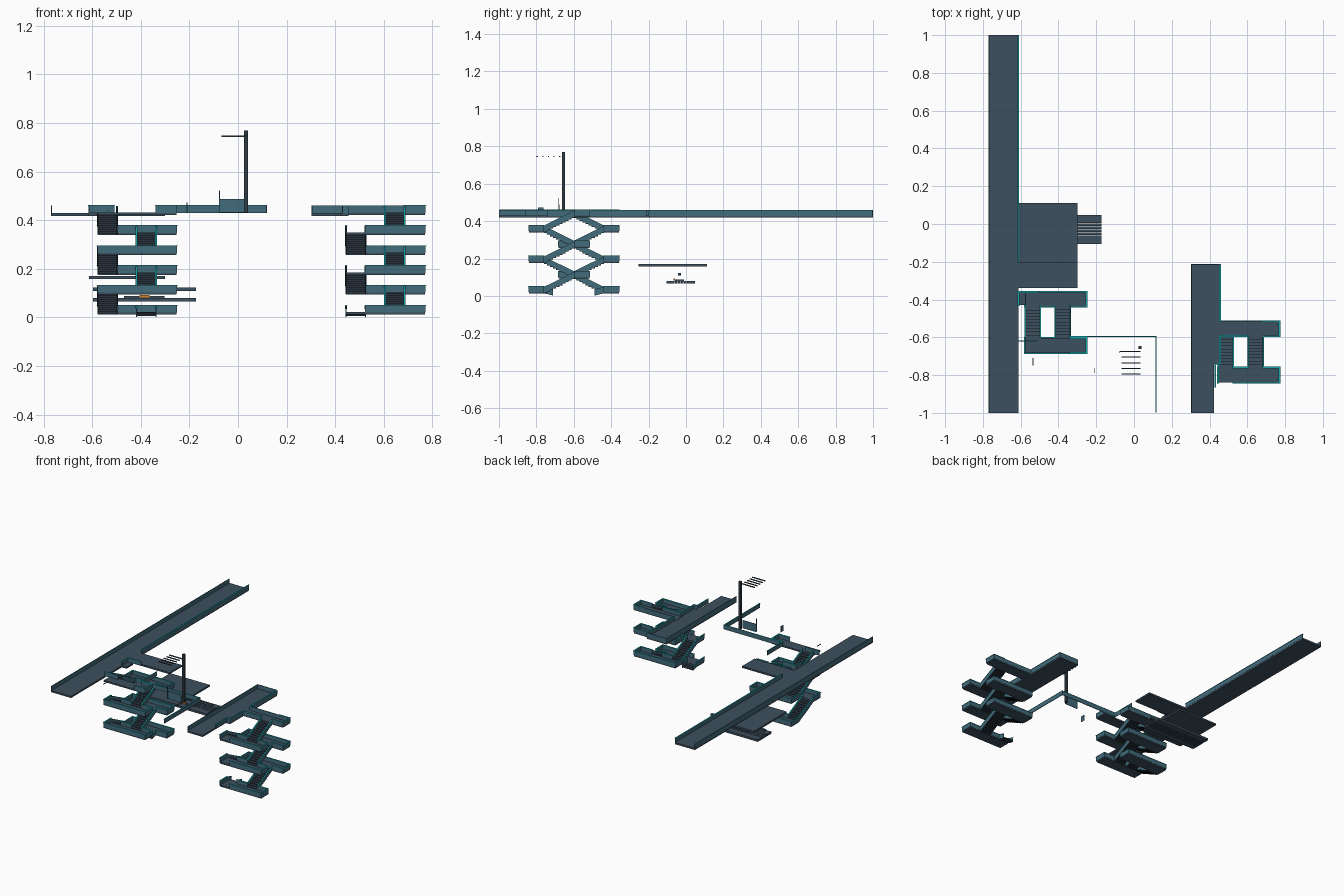
import bpy, bmesh

if "Cube" in bpy.data.objects:
    bpy.data.objects.remove(bpy.data.objects["Cube"])

def mat(name, c):
    m = bpy.data.materials.new(name)
    m.diffuse_color = (*c, 1)
    m.use_nodes = True
    m.node_tree.nodes["Principled BSDF"].inputs["Base Color"].default_value = m.diffuse_color
    return m

SLAB = mat("slate_slab", (0.048, 0.08, 0.115))
WALL = mat("blue_parapet", (0.055, 0.15, 0.2))
TEAL = mat("teal_coping", (0.01, 0.42, 0.44))
DARK = mat("dark_metal", (0.03, 0.045, 0.06))
RISER = mat("dark_riser", (0.022, 0.034, 0.048))
ORANGE = mat("orange_marker", (0.7, 0.22, 0.02))

class Part:
    """Collects boxes and sloped slabs into one object."""
    def __init__(self, name, *mats):
        self.name, self.mats, self.bm = name, mats, bmesh.new()

    def prism(self, x0, x1, a, b, h0, h1, m=0, top=None):
        # slab from a=(y,z) to b=(y,z), between heights h0 and h1 above that line
        v = [self.bm.verts.new((x, y, z + h)) for x in (x0, x1)
             for (y, z), h in ((a, h0), (b, h0), (b, h1), (a, h1))]
        for idx in ((0, 1, 2, 3), (7, 6, 5, 4), (0, 4, 5, 1), (1, 5, 6, 2), (2, 6, 7, 3), (3, 7, 4, 0)):
            f = self.bm.faces.new([v[i] for i in idx])
            f.material_index = top if (top is not None and idx == (2, 6, 7, 3)) else m

    def box(self, x0, x1, y0, y1, z0, z1, m=0, top=None):
        self.prism(x0, x1, (y0, 0), (y1, 0), z0, z1, m, top)

    def wall(self, pts, z, h=0.03, m=0, top=1, t=0.002, cap=0.0045):
        # thin upright parapet along axis-aligned points, with a coping strip
        for (xa, ya), (xb, yb) in zip(pts, pts[1:]):
            x0, x1, y0, y1 = min(xa, xb), max(xa, xb), min(ya, yb), max(ya, yb)
            self.box(x0 - t, x1 + t, y0 - t, y1 + t, z - 0.002, z + h - 0.002, m)
            self.box(x0 - cap, x1 + cap, y0 - cap, y1 + cap, z + h - 0.002, z + h, top)

    def done(self):
        bmesh.ops.recalc_face_normals(self.bm, faces=self.bm.faces[:])
        me = bpy.data.meshes.new(self.name)
        self.bm.to_mesh(me)
        self.bm.free()
        for m in self.mats:
            me.materials.append(m)
        bpy.context.collection.objects.link(bpy.data.objects.new(self.name, me))

LEVELS = [0.432, 0.35, 0.267, 0.185, 0.104, 0.022]

def stair_tower(name, x, y, start_front, long_first):
    """Switchback stairs; footprint corner x,y, size 0.325 by 0.325."""
    lands = Part(name + "_landings", SLAB, WALL, TEAL)
    flights = Part(name + "_flights", SLAB, WALL, TEAL, RISER)
    lanes = [(x, x + 0.08), (x + 0.16, x + 0.24)]
    end = x + 0.325
    yf, yb = y + 0.08, y + 0.245
    for i, z in enumerate(LEVELS):
        front = (i % 2 == 0) == start_front
        outer, inner = (y, yf) if front else (y + 0.325, yb)
        lands.box(x, end, min(outer, inner), max(outer, inner), z - 0.01, z)
        # outer parapet and ends; top landing stays open toward the deck
        if i > 0:
            xs = x + 0.08 if (not long_first and front) else x
            lands.wall([(xs, outer), (end, outer), (end, inner)], z, m=1, top=2)
            lands.wall([(x, outer), (x, inner)], z, m=1, top=2)
            lands.wall([(x + 0.08, inner), (x + 0.16, inner)], z, m=1, top=2)
        else:
            lands.wall([(x + 0.24, outer), (end, outer), (end, inner)], z, m=1, top=2)
        lands.wall([(x + 0.24, inner), (end, inner)], z, m=1, top=2)
        # flight of steps down to the next landing, with side walls
        lane = lanes[(i + (0 if long_first else 1)) % 2]
        if i < 5:
            n, a, b = 10, (inner, z), (yb if front else yf, LEVELS[i + 1])
        else:
            n, a, b = 3, (inner, z), (inner + (0.05 if front else -0.05), 0.01)
        dy, dz = (b[0] - a[0]) / n, (b[1] - a[1]) / n
        for k in range(n):
            ya, yc = sorted((a[0] + dy * k, a[0] + dy * (k + 1)))
            zt = a[1] + dz * (k + 0.5)
            flights.box(*lane, ya, yc, zt + dz - 0.002, zt, 3, 0)
        for s in lane:
            flights.prism(s - 0.002, s + 0.002, a, b, -0.008, 0.024, 1)
            flights.prism(s - 0.004, s + 0.004, a, b, 0.024, 0.026, 2)
    lands.done()
    flights.done()

stair_tower("left_stair", -0.577, -0.683, True, True)
stair_tower("right_stair", 0.445, -0.84, False, False)

# long walkway, with its side platform
p = Part("long_walkway", SLAB, WALL, TEAL)
p.box(-0.77, -0.612, -1, 1, 0.418, 0.43)
p.box(-0.612, -0.30, -0.34, -0.2, 0.418, 0.43)
p.box(-0.612, -0.575, -0.43, -0.358, 0.418, 0.43)
p.wall([(-0.768, -0.998), (-0.768, 0.998)], 0.43, m=1, top=1, cap=0.002)
p.wall([(-0.613, -0.2), (-0.613, 0.995)], 0.43, m=1, top=2)
p.done()

# short walkway beside the right stairs
p = Part("short_walkway", SLAB, WALL, TEAL)
p.box(0.302, 0.455, -0.74, -0.212, 0.418, 0.43)
p.box(0.302, 0.423, -1, -0.74, 0.418, 0.43)
p.wall([(0.304, -0.998), (0.304, -0.214), (0.455, -0.214)], 0.43, m=1, top=1, cap=0.002)
p.wall([(0.455, -0.216), (0.455, -0.515)], 0.43, m=1, top=2)
p.wall([(0.60, -0.593), (0.455, -0.593), (0.455, -0.74), (0.43, -0.74), (0.43, -0.86)], 0.43, m=1, top=2)
p.wall([(0.455, -0.515), (0.77, -0.515)], 0.43, m=1, top=1, cap=0.002)
p.done()

# free-standing concourse parapets
p = Part("concourse_parapet", WALL, TEAL)
p.wall([(0.117, -0.995), (0.117, -0.595), (-0.338, -0.595), (-0.338, -0.43)], 0.432, cap=0.003)
p.wall([(-0.51, -0.36), (-0.612, -0.36), (-0.612, -0.43)], 0.432)
p.wall([(-0.612, -0.62), (-0.51, -0.62)], 0.432, cap=0.003)
p.done()

# lower platform
p = Part("lower_platform", SLAB)
p.box(-0.612, -0.30, -0.255, 0.112, 0.158, 0.17)
p.done()

# track bed of strips, beam above it and small walkway plate
p = Part("track_bed", SLAB)
p.box(-0.597, -0.172, 0.005, 0.047, 0.066, 0.081)
p.box(-0.597, -0.172, -0.105, -0.061, 0.066, 0.081)
for k in range(4):
    y = -0.052 + 0.016 * k
    p.box(-0.597, -0.172, y - 0.0065, y + 0.0065, 0.066, 0.081)
p.box(-0.47, -0.302, -0.06, -0.01, 0.081, 0.088)
p.done()
p = Part("overhead_beam", SLAB)
p.box(-0.597, -0.172, -0.043, -0.028, 0.108, 0.123)
p.done()
p = Part("track_marker", ORANGE)
p.box(-0.405, -0.365, -0.066, -0.06, 0.082, 0.093)
p.done()

# mast with rack of bars
p = Part("mast", DARK)
p.box(0.025, 0.041, -0.663, -0.646, 0.432, 0.77)
p.done()
p = Part("mast_bars", DARK)
for i in range(5):
    y = -0.675 - 0.03 * i
    p.box(-0.067, 0.034, y - 0.003, y + 0.003, 0.742, 0.748)
p.done()

# sign panels
p = Part("sign_panels", WALL)
p.box(-0.077, 0.026, -0.677, -0.673, 0.432, 0.488)
p.box(-0.078, -0.075, -0.683, -0.678, 0.432, 0.523)
p.box(-0.212, -0.208, -0.79, -0.762, 0.432, 0.473)
p.box(-0.537, -0.533, -0.75, -0.71, 0.438, 0.442)
p.done()
